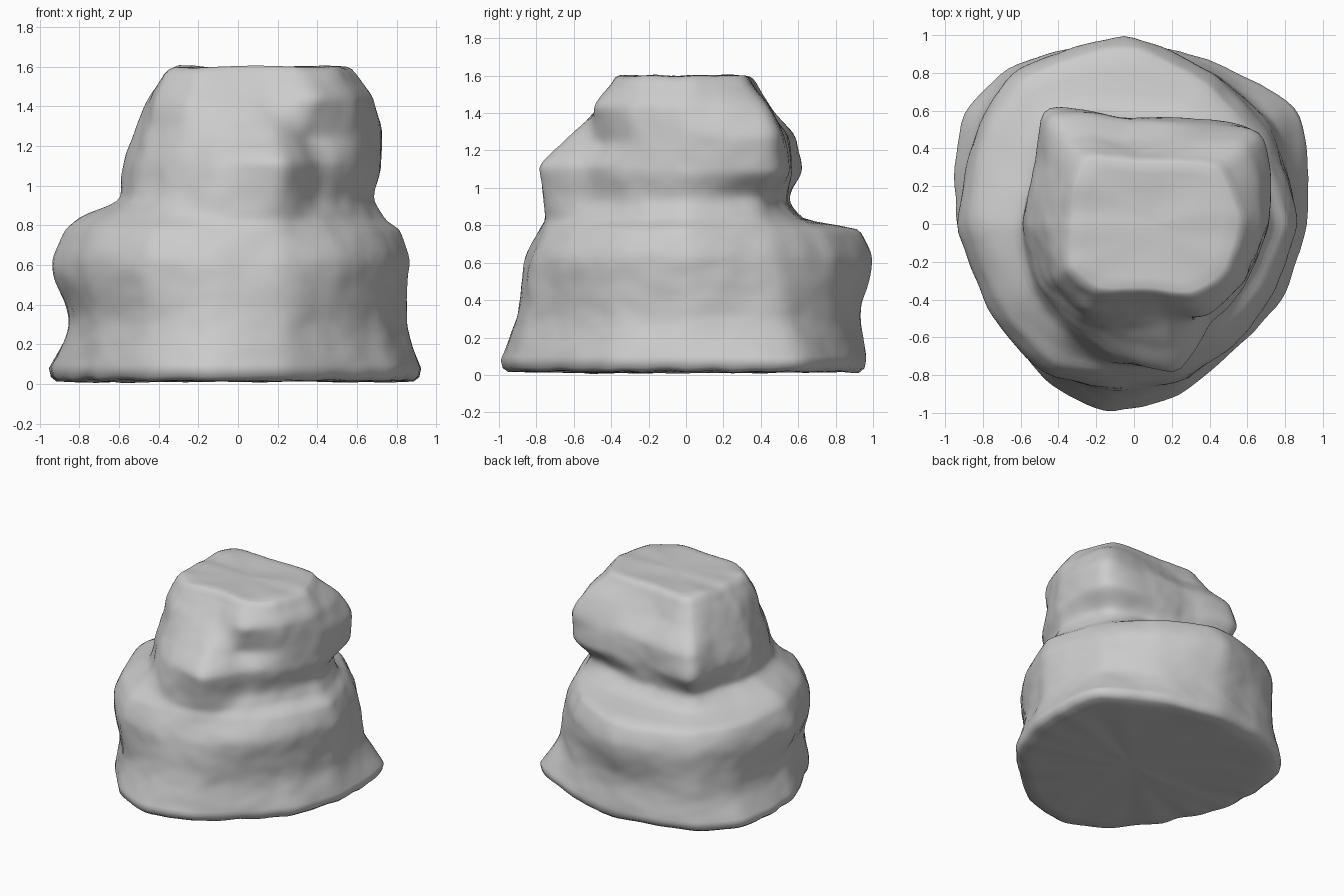
import bpy, bmesh, math
from mathutils import Vector, noise

if "Cube" in bpy.data.objects:
    bpy.data.objects.remove(bpy.data.objects["Cube"])

# Feature directions (degrees) and radius of the rock at each height
ANG = [0, 35, 62, 92, 128, 147, 180, 215, 240, 262, 286, 308, 332]
ROWS = [
    (0.08, (.92, 1.06, .96, .97, 1.06, 1.08, .94, .88, .95, 1.01, .93, .85, .88)),
    (0.33, (.85, .91, .90, .94, 1.02, .97, .85, .86, .90, .91, .88, .81, .81)),
    (0.60, (.87, .87, .90, 1.0, 1.03, .98, .94, .90, .92, .87, .85, .84, .82)),
    (0.77, (.82, .79, .84, .94, .97, .93, .88, .84, .86, .80, .79, .75, .76)),
    (0.84, (.74, .73, .67, .62, .75, .72, .80, .76, .77, .76, .77, .69, .68)),
    (0.94, (.69, .70, .57, .54, .69, .59, .60, .63, .69, .74, .79, .65, .65)),
    (1.10, (.72, .83, .64, .56, .77, .62, .58, .59, .64, .71, .82, .67, .67)),
    (1.25, (.72, .84, .61, .55, .74, .57, .53, .55, .58, .60, .68, .59, .65)),
    (1.42, (.69, .75, .50, .43, .57, .49, .46, .51, .52, .48, .49, .62, .66)),
    (1.56, (.60, .57, .40, .36, .46, .41, .37, .44, .43, .38, .39, .51, .58)),
]


def smooth_at(xs, ys, x):
    """Monotone cubic interpolation that does not overshoot."""
    n = len(xs)
    i = max(k for k in range(n - 1) if xs[k] <= x or k == 0)
    d = [(ys[k + 1] - ys[k]) / (xs[k + 1] - xs[k]) for k in range(n - 1)]

    def slope(k):
        if k == 0 or k == n - 1:
            return d[min(k, n - 2)]
        a, b = d[k - 1], d[k]
        return 0 if a * b <= 0 else 2 * a * b / (a + b)

    h = xs[i + 1] - xs[i]
    t = (x - xs[i]) / h
    return ((2*t**3 - 3*t*t + 1) * ys[i] + (t**3 - 2*t*t + t) * h * slope(i)
            + (3*t*t - 2*t**3) * ys[i + 1] + (t**3 - t*t) * h * slope(i + 1))


def chord_at(xs, ys, x):
    """Radius on the straight edge between neighbouring feature points."""
    i = max(k for k in range(len(xs) - 1) if xs[k] <= x)
    s = lambda deg: math.sin(math.radians(deg))
    a, b = ys[i], ys[i + 1]
    return a * b * s(xs[i + 1] - xs[i]) / (a * s(x - xs[i]) + b * s(xs[i + 1] - x))


N, M = 120, 72
angles = [360 * j / N for j in range(N)]
heights = [z for z, _ in ROWS]
wrapped = [a - 360 for a in ANG[-2:]] + ANG + [a + 360 for a in ANG[:3]]
table = []
for _, r in ROWS:
    w = r[-2:] + r + r[:3]
    # mostly straight facets, partly rounded, then slightly worn
    raw = [0.6 * chord_at(wrapped, w, a) + 0.4 * smooth_at(wrapped, w, a) for a in angles]
    table.append([(raw[j - 1] + 2 * raw[j] + raw[(j + 1) % N]) / 4 for j in range(N)])

# Side rings
rings = []
for i in range(M + 1):
    z = heights[0] + (heights[-1] - heights[0]) * i / M
    ring = []
    for j, a in enumerate(angles):
        r = smooth_at(heights, [row[j] for row in table], z)
        t = math.radians(a)
        p = Vector((r * math.cos(t), r * math.sin(t), z))
        r += 0.010 * noise.noise(p * 5) + 0.005 * noise.noise(p * 11)
        ring.append(Vector((r * math.cos(t), r * math.sin(t), z)))
    rings.append(ring)


def inset(ring, scale, z, centre):
    out = []
    for p in ring:
        q = centre + (p - centre) * scale
        q.z = z + 0.014 * noise.noise(Vector((q.x * 3, q.y * 7, z)))
        out.append(q)
    return out


# Flat foot and worn top close the rings
foot_c, top_c = Vector((0, 0, 0)), Vector((0.1, 0, 0))
feet = [inset(rings[0], s, z, foot_c) for s, z in
        ((.02, .015), (.3, .015), (.6, .015), (.85, .015), (.96, .018), (.99, .04))]
tops = [inset(rings[-1], s, z, top_c) for s, z in
        ((.95, 1.59), (.9, 1.60), (.75, 1.60), (.5, 1.595), (.25, 1.595), (.02, 1.595))]
rings = feet + rings + tops

bm = bmesh.new()
verts = [[bm.verts.new(p) for p in ring] for ring in rings]
for lo, hi in zip(verts, verts[1:]):
    for j in range(N):
        k = (j + 1) % N
        bm.faces.new((lo[j], lo[k], hi[k], hi[j]))
bm.faces.new(list(reversed(verts[0])))
bm.faces.new(verts[-1])
for f in bm.faces:
    f.smooth = True
mesh = bpy.data.meshes.new("rock")
bm.to_mesh(mesh)
bm.free()
rock = bpy.data.objects.new("rock", mesh)
bpy.context.collection.objects.link(rock)
